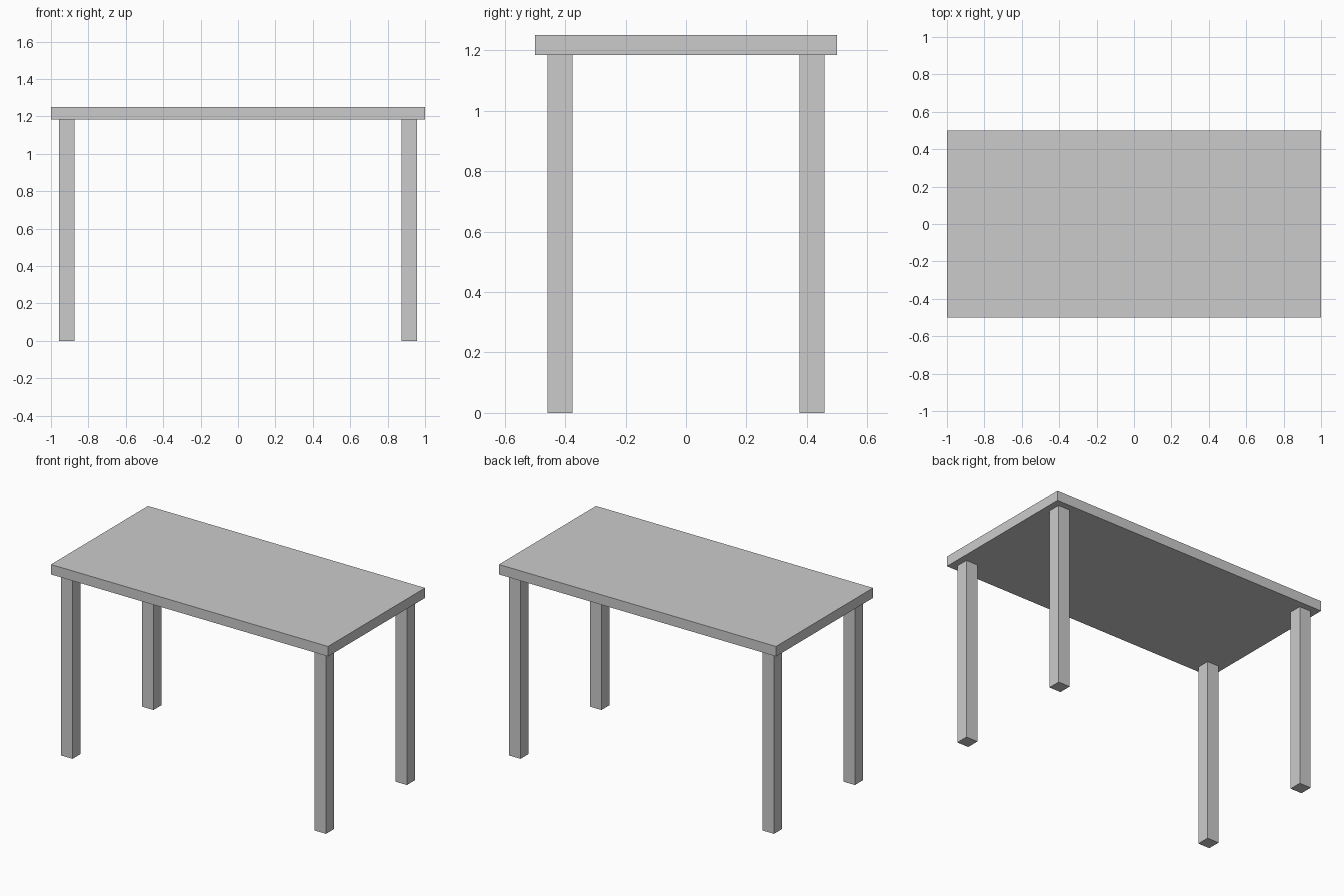
import bpy

if "Cube" in bpy.data.objects:
    bpy.data.objects.remove(bpy.data.objects["Cube"])

TOP_Z, THICK = 1.25, 0.065
LEG = 0.083
LEG_X, LEG_Y = 0.915, 0.417


def box(name, center, size):
    bpy.ops.mesh.primitive_cube_add(size=1, location=center)
    ob = bpy.context.object
    ob.name = name
    ob.scale = size
    bpy.ops.object.transform_apply(location=False, rotation=False, scale=True)
    return ob


# Table top slab
box("table_top", (0, 0, TOP_Z - THICK / 2), (2, 1, THICK))

# Four square legs, inset from the corners
leg_h = TOP_Z - THICK
for side_y, sy in (("front", -1), ("back", 1)):
    for side_x, sx in (("left", -1), ("right", 1)):
        box(f"{side_y}_{side_x}_leg", (sx * LEG_X, sy * LEG_Y, leg_h / 2), (LEG, LEG, leg_h))
